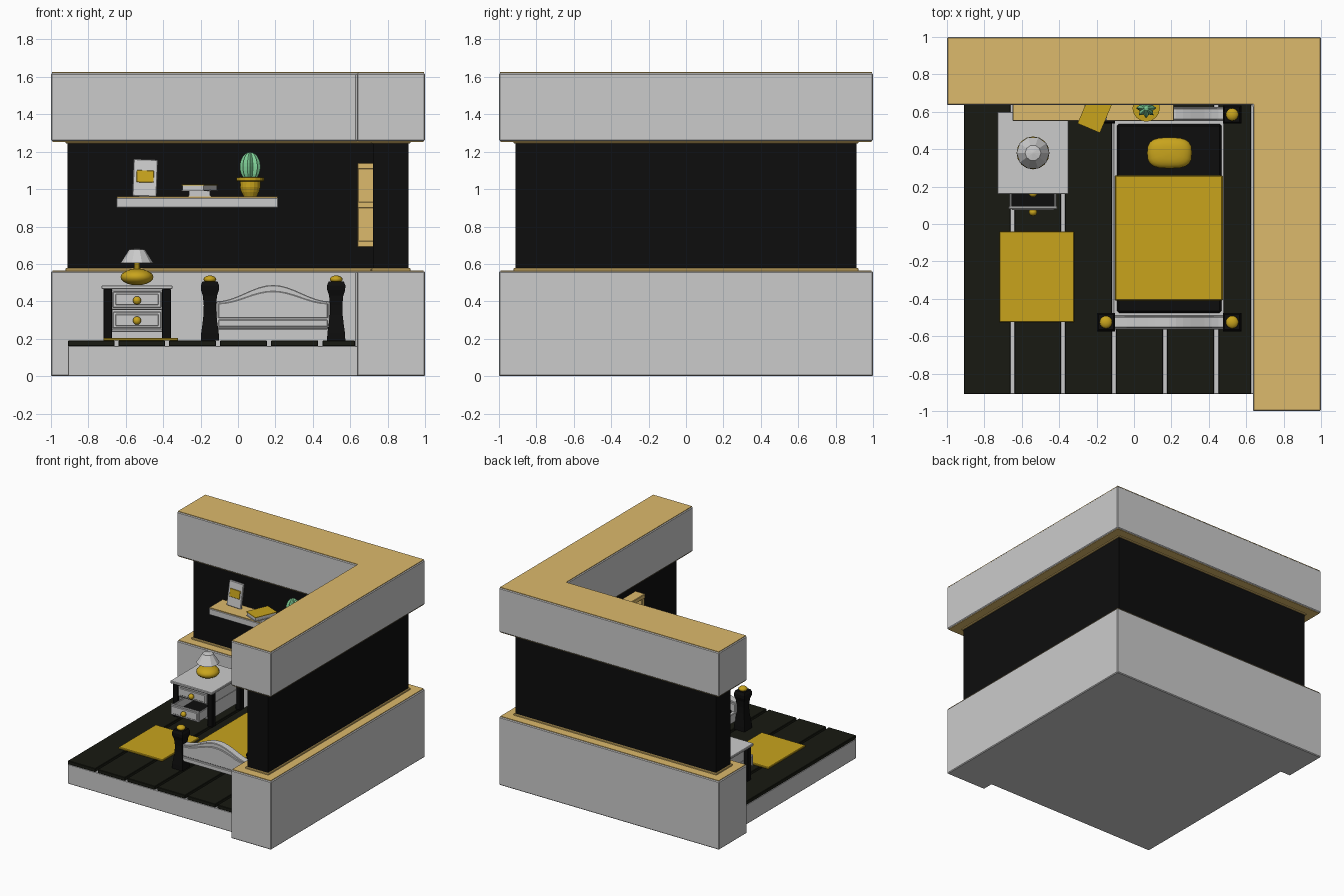
import bpy, bmesh, math
from mathutils import Vector

if "Cube" in bpy.data.objects:
    bpy.data.objects.remove(bpy.data.objects["Cube"])


def material(name, rgb):
    m = bpy.data.materials.new(name)
    m.diffuse_color = (*rgb, 1)
    m.use_nodes = True
    m.node_tree.nodes["Principled BSDF"].inputs["Base Color"].default_value = m.diffuse_color
    return m


GOLD = material("gold", (0.58, 0.37, 0.012))
WOOD = material("wood", (0.72, 0.49, 0.15))
BLACK = material("black", (0.004, 0.004, 0.004))
PLANK = material("dark_plank", (0.009, 0.01, 0.006))
GREEN = material("green", (0.22, 0.65, 0.32))


def finish(name, bm, mat=None, bevel=0, smooth=False):
    bmesh.ops.recalc_face_normals(bm, faces=bm.faces)
    me = bpy.data.meshes.new(name)
    bm.to_mesh(me)
    bm.free()
    ob = bpy.data.objects.new(name, me)
    bpy.context.collection.objects.link(ob)
    if mat:
        me.materials.append(mat)
    if bevel:
        b = ob.modifiers.new("bevel", "BEVEL")
        b.width, b.segments = bevel, 1
    if smooth:
        for p in me.polygons:
            p.use_smooth = True
    return ob


def prism(name, pts, depth, mat=None, bevel=0):
    """Extrude a closed loop of 3D points along the depth vector."""
    bm = bmesh.new()
    a = [bm.verts.new(p) for p in pts]
    b = [bm.verts.new(Vector(p) + Vector(depth)) for p in pts]
    bm.faces.new(a)
    bm.faces.new(b)
    for i in range(len(a)):
        j = (i + 1) % len(a)
        bm.faces.new((a[i], a[j], b[j], b[i]))
    return finish(name, bm, mat, bevel)


def box(name, x0, x1, y0, y1, z0, z1, mat=None, bevel=0.004):
    pts = [(x0, y0, z0), (x1, y0, z0), (x1, y1, z0), (x0, y1, z0)]
    return prism(name, pts, (0, 0, z1 - z0), mat, bevel)


def lathe(name, profile, n, x, y, mat=None, turn=0, smooth=False):
    """Stack of n-sided rings from (radius, z) pairs, capped at both ends."""
    bm = bmesh.new()
    rings = []
    for r, z in profile:
        rings.append([bm.verts.new((x + r * math.cos(turn + math.tau * i / n),
                                    y + r * math.sin(turn + math.tau * i / n), z)) for i in range(n)])
    for a, b in zip(rings, rings[1:]):
        for i in range(n):
            j = (i + 1) % n
            bm.faces.new((a[i], a[j], b[j], b[i]))
    bm.faces.new(rings[0])
    bm.faces.new(rings[-1])
    return finish(name, bm, mat, 0, smooth)


def ball(name, x, y, z, rx, ry, rz, mat, u=16, v=10):
    bm = bmesh.new()
    bmesh.ops.create_uvsphere(bm, u_segments=u, v_segments=v, radius=1)
    for p in bm.verts:
        p.co = (x + p.co.x * rx, y + p.co.y * ry, z + p.co.z * rz)
    return finish(name, bm, mat, 0, True)


def corner_wall(name, d, z0, z1, mat=None, bevel=0):
    """L-shaped slab, inset by d on all sides."""
    o, i = 1 - d, 0.635 + d
    pts = [(-o, o), (o, o), (o, -o), (i, -o), (i, i), (-o, i)]
    return prism(name, [(x, y, z0) for x, y in pts], (0, 0, z1 - z0), mat, bevel)


# Walls: grey bands, dark middle, wood trims
corner_wall("lower_wall", 0, 0, 0.56, None, 0.006)
corner_wall("lower_ledge", 0.008, 0.555, 0.565, WOOD)
corner_wall("lower_moulding", 0.077, 0.56, 0.578, WOOD, 0.004)
corner_wall("middle_wall", 0.088, 0.56, 1.26, BLACK)
corner_wall("upper_moulding", 0.077, 1.244, 1.26, WOOD, 0.004)
corner_wall("upper_soffit", 0.008, 1.252, 1.262, WOOD)
corner_wall("upper_wall", 0, 1.257, 1.62, None, 0.006)
corner_wall("top_cap", 0.006, 1.61, 1.625, WOOD)

# Floor
box("floor_base", -0.91, 0.65, -0.91, 0.65, 0, 0.162)
edges = [-0.92, -0.65, -0.38, -0.107, 0.166, 0.44, 0.635]
for i, (a, b) in enumerate(zip(edges, edges[1:])):
    box(f"plank_{i}", a + 0.011, b - (0.011 if i < 5 else 0.01), -0.91, 0.64, 0.16, 0.19, PLANK, 0.003)
box("rug", -0.72, -0.32, -0.525, -0.04, 0.19, 0.205, GOLD)

# Bedside cabinet
box("cabinet_top", -0.73, -0.35, 0.16, 0.60, 0.465, 0.485)
box("cabinet_upper_body", -0.685, -0.395, 0.195, 0.58, 0.355, 0.465)
box("cabinet_back", -0.685, -0.395, 0.56, 0.58, 0.235, 0.36)
box("cabinet_bottom", -0.685, -0.395, 0.195, 0.58, 0.235, 0.25)
for x in (-0.685, -0.41):
    box("cabinet_side", x, x + 0.015, 0.195, 0.58, 0.235, 0.36)
for x in (-0.72, -0.405):
    for y in (0.18, 0.545):
        box("cabinet_leg", x, x + 0.047, y, y + 0.045, 0.19, 0.467, BLACK)
box("upper_drawer_front", -0.67, -0.41, 0.18, 0.20, 0.367, 0.452)
box("upper_drawer_panel", -0.655, -0.425, 0.176, 0.185, 0.38, 0.44)
box("lower_drawer_front", -0.67, -0.41, 0.08, 0.095, 0.255, 0.345)
box("lower_drawer_panel", -0.655, -0.425, 0.076, 0.085, 0.268, 0.332)
box("lower_drawer_floor", -0.66, -0.42, 0.09, 0.45, 0.257, 0.268, BLACK)
for x in (-0.665, -0.427):
    box("lower_drawer_side", x, x + 0.012, 0.09, 0.45, 0.257, 0.335)
ball("upper_knob", -0.54, 0.163, 0.405, 0.022, 0.02, 0.022, GOLD)
ball("lower_knob", -0.54, 0.063, 0.297, 0.022, 0.02, 0.022, GOLD)

# Lamp
ball("lamp_base", -0.54, 0.38, 0.53, 0.088, 0.088, 0.044, GOLD)
lathe("lamp_neck", [(0.018, 0.565), (0.014, 0.66)], 10, -0.54, 0.38, GOLD)
lathe("lamp_shade", [(0.088, 0.605), (0.042, 0.677), (0.004, 0.683)], 10, -0.54, 0.38)

# Bed posts with finials
h = math.sqrt(2)
for x in (-0.15, 0.525):
    for y in (-0.525, 0.585):
        prof = [(0.049, 0.19), (0.047, 0.23), (0.040, 0.28), (0.034, 0.33), (0.033, 0.38),
                (0.038, 0.43), (0.048, 0.46), (0.049, 0.485), (0.040, 0.507)]
        lathe("bed_post", [(r * h, z) for r, z in prof], 4, x, y, BLACK, math.pi / 4)
        ball("post_finial", x, y, 0.518, 0.034, 0.034, 0.02, GOLD)


def arch(name, x0, x1, zb, zs, zt, y0, y1, bevel=0.004):
    n = 16
    pts = [(x0, y0, zb), (x1, y0, zb)]
    for i in range(n + 1):
        t = i / n
        pts.append((x1 + (x0 - x1) * t, y0, zs + (zt - zs) * 0.5 * (1 - math.cos(math.tau * t))))
    return prism(name, pts, (0, y1 - y0, 0), None, bevel)


# Footboard and headboard
for label, y in (("footboard", -0.525), ("headboard", 0.588)):
    arch(label, -0.115, 0.49, 0.26, 0.40, 0.487, y - 0.03, y + 0.03)
    arch(label + "_panel", -0.105, 0.48, 0.31, 0.39, 0.455, y - 0.038, y + 0.038)
    box(label + "_rail", -0.105, 0.48, y - 0.038, y + 0.038, 0.265, 0.302)

# Bed frame, mattress, bedding
box("bed_frame", -0.11, 0.482, -0.50, 0.56, 0.25, 0.325)
box("mattress", -0.09, 0.467, -0.475, 0.535, 0.32, 0.347, BLACK, 0.01)
box("blanket", -0.102, 0.475, -0.41, 0.26, 0.30, 0.36, GOLD, 0.006)
bm = bmesh.new()
bmesh.ops.create_uvsphere(bm, u_segments=20, v_segments=12, radius=1)
for v in bm.verts:
    sx, sy, sz = v.co
    v.co = (0.19 + 0.12 * math.copysign(abs(sx) ** 0.65, sx),
            0.38 + 0.083 * math.copysign(abs(sy) ** 0.7, sy), 0.38 + 0.04 * sz)
finish("pillow", bm, GOLD, 0, True)

# Shelf with wooden top
box("shelf", -0.65, 0.215, 0.55, 0.73, 0.90, 0.953)
box("shelf_top", -0.647, 0.212, 0.553, 0.73, 0.95, 0.96, WOOD, 0)

# Leaning picture
pic = [box("picture", -0.065, 0.065, -0.01, 0.01, 0, 0.2),
       box("picture_inset", -0.046, 0.046, -0.014, 0.0, 0.075, 0.14, GOLD, 0.002)]
for ob in pic:
    ob.location = (-0.50, 0.665, 0.96)
    ob.rotation_euler = (math.radians(-8), math.radians(2), 0)

# Books: pages between two covers
for i, (w, d, z, ang, cx) in enumerate([(0.12, 0.15, 0.96, 0, -0.205), (0.13, 0.19, 0.991, -23, -0.205)]):
    parts = [box(f"book_{i}_pages", -w / 2 + 0.004, w / 2 - 0.004, -d / 2 + 0.004, d / 2 - 0.004, 0.004, 0.03, None, 0)]
    for k in (0, 0.029):
        mat = GOLD if i == 1 and k else None
        parts.append(box(f"book_{i}_cover", -w / 2, w / 2, -d / 2, d / 2, k, k + 0.005, mat, 0))
    for ob in parts:
        ob.location = (cx, 0.60 if i else 0.63, z)
        ob.rotation_euler = (0, 0, math.radians(ang))

# Cactus in a pot
cx, cy = 0.065, 0.62
lathe("pot", [(0.035, 0.96), (0.048, 0.985), (0.055, 1.01), (0.054, 1.045)], 16, cx, cy, GOLD)
lathe("pot_rim", [(0.068, 1.04), (0.073, 1.045), (0.073, 1.062), (0.05, 1.064)], 16, cx, cy, GOLD)
bm = bmesh.new()
bmesh.ops.create_uvsphere(bm, u_segments=16, v_segments=12, radius=1)
for v in bm.verts:
    k = 0.055 if round(math.atan2(v.co.y, v.co.x) / (math.tau / 16)) % 2 == 0 else 0.038
    v.co = (cx + v.co.x * k, cy + v.co.y * k, 1.12 + v.co.z * 0.078)
finish("cactus", bm, GREEN)

# Window frame on the side wall
ya, yb, za, zb, t = -0.38, 0.18, 0.69, 1.14, 0.035
for y in (ya, yb - t):
    box("window_stile", 0.64, 0.73, y, y + t, za, zb, WOOD)
for z in (za, (za + zb - t) / 2, zb - t):
    box("window_rail", 0.638, 0.73, ya - 0.002, yb + 0.002, z, z + t, WOOD)
box("window_mullion", 0.642, 0.73, -0.1175, -0.0825, za, zb, WOOD)
